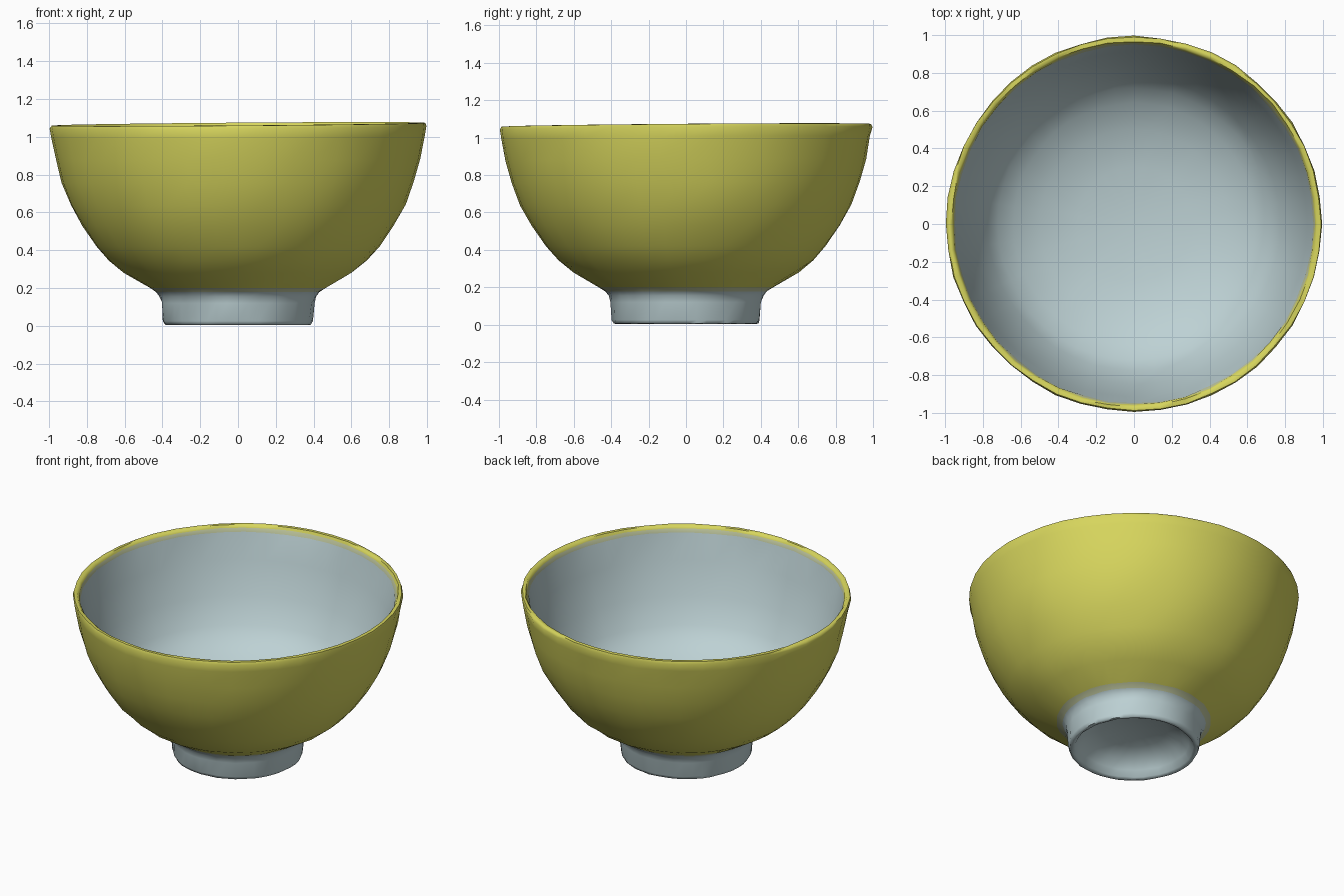
import bpy, bmesh, math, random

random.seed(4)
SEGMENTS = 44

cube = bpy.data.objects.get("Cube")
if cube:
    bpy.data.objects.remove(cube, do_unlink=True)


def make_material(name, rgb):
    mat = bpy.data.materials.new(name)
    mat.use_nodes = True
    color = (*rgb, 1.0)
    mat.diffuse_color = color
    shader = next(n for n in mat.node_tree.nodes if n.type == "BSDF_PRINCIPLED")
    shader.inputs["Base Color"].default_value = color
    shader.inputs["Roughness"].default_value = 0.6
    return mat


yellow = make_material("yellow glaze", (0.68, 0.67, 0.11))
pale = make_material("pale blue glaze", (0.51, 0.64, 0.66))
blend = make_material("worn glaze edge", (0.55, 0.60, 0.36))
MATERIALS = [yellow, pale, blend]


def lathe(name, rows, wobble):
    """Spin rows of (radius, height, material of the band up to the next row)."""
    bm = bmesh.new()
    rings = []
    for radius, height, _ in rows:
        if radius == 0:
            rings.append([bm.verts.new((0, 0, height))] * SEGMENTS)
            continue
        ring = []
        for i in range(SEGMENTS):
            a = math.tau * i / SEGMENTS
            r = radius + random.uniform(-wobble, wobble)
            x, y = r * math.cos(a), r * math.sin(a)
            # the hand-thrown rim leans slightly
            z = height + 0.01 * (x + y) * max(0, height - 0.3)
            ring.append(bm.verts.new((x, y, z)))
        rings.append(ring)
    for low, high, row in zip(rings, rings[1:], rows):
        for i in range(SEGMENTS):
            j = (i + 1) % SEGMENTS
            corners = dict.fromkeys([low[i], low[j], high[j], high[i]])
            face = bm.faces.new(list(corners))
            face.material_index = MATERIALS.index(row[2])
    bmesh.ops.recalc_face_normals(bm, faces=bm.faces)
    mesh = bpy.data.meshes.new(name)
    bm.to_mesh(mesh)
    bm.free()
    for mat in MATERIALS:
        mesh.materials.append(mat)
    obj = bpy.data.objects.new(name, mesh)
    bpy.context.collection.objects.link(obj)
    bpy.ops.object.select_all(action="DESELECT")
    obj.select_set(True)
    bpy.context.view_layer.objects.active = obj
    bpy.ops.object.shade_smooth_by_angle(angle=math.radians(60))


# Hollow under the foot, from its centre out to the standing edge
foot_hollow = [
    (0, 0.15, pale),
    (0.2, 0.135, pale),
    (0.29, 0.10, pale),
    (0.335, 0.05, pale),
    (0.355, 0.012, pale),
]
# Foot collar, flaring into the wall
foot_collar = [
    (0.37, 0.004, pale),
    (0.385, 0.006, pale),
    (0.394, 0.025, pale),
    (0.402, 0.12, pale),
    (0.413, 0.155, pale),
    (0.43, 0.178, blend),
]
outer_wall = [
    (0.465, 0.20, yellow),
    (0.60, 0.28, yellow),
    (0.68, 0.345, yellow),
    (0.75, 0.42, yellow),
    (0.825, 0.53, yellow),
    (0.885, 0.64, yellow),
    (0.93, 0.76, yellow),
    (0.962, 0.88, yellow),
    (0.985, 1.0, yellow),
]
rim = [
    (0.995, 1.05, yellow),
    (0.988, 1.066, yellow),
    (0.968, 1.067, yellow),
    (0.957, 1.05, blend),
]
# Steep inner wall meeting a shallow dished floor
lining = [
    (0.95, 1.025, pale),
    (0.915, 0.86, pale),
    (0.85, 0.65, pale),
    (0.775, 0.49, pale),
    (0.72, 0.42, pale),
    (0.64, 0.36, pale),
    (0.50, 0.29, pale),
    (0.30, 0.245, pale),
    (0, 0.225, pale),
]
lathe("bowl", foot_hollow + foot_collar + outer_wall + rim + lining, wobble=0.004)
